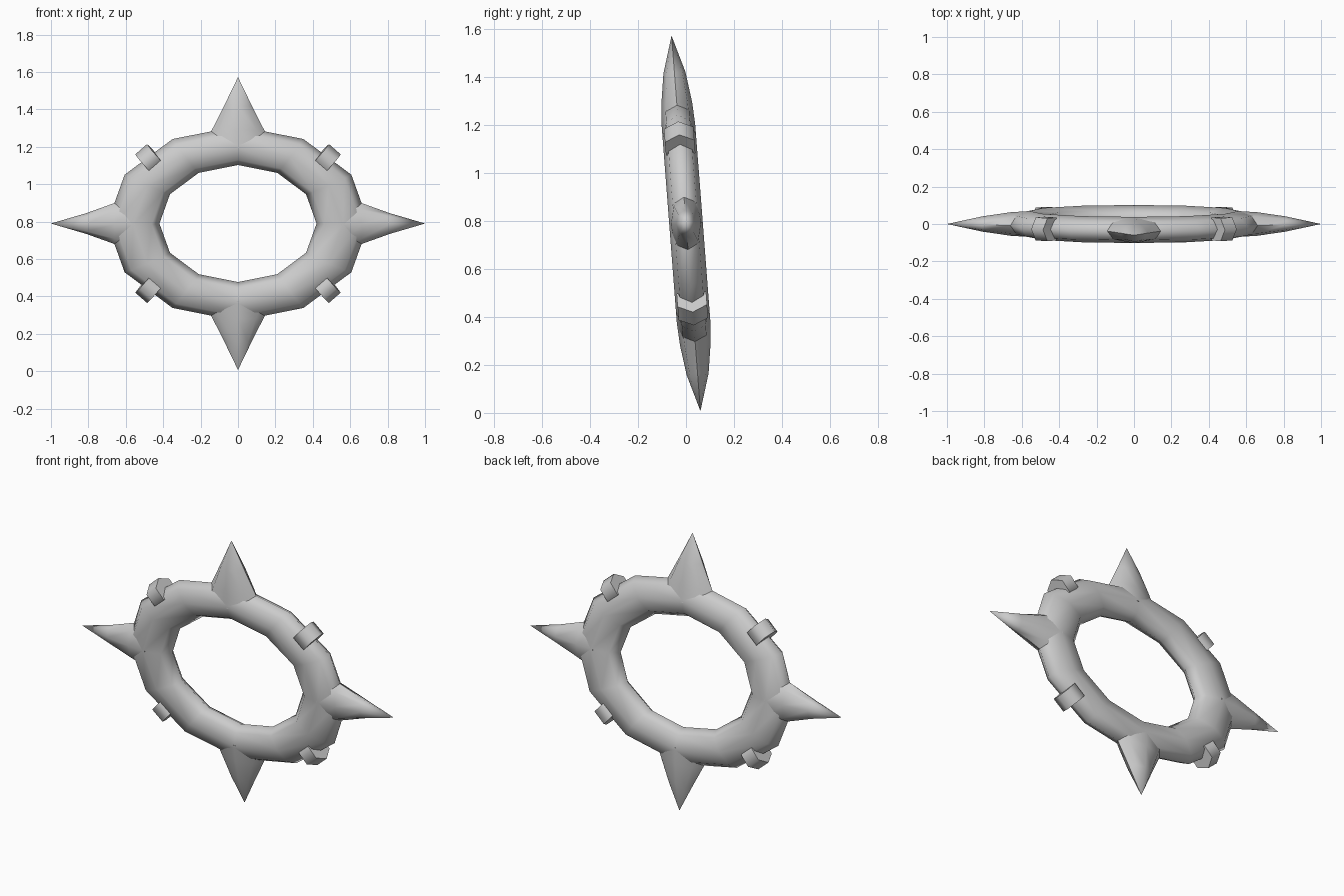
import bpy, bmesh, math
from mathutils import Matrix, Vector

if "Cube" in bpy.data.objects:
    bpy.data.objects.remove(bpy.data.objects["Cube"])

# Whole ring leans slightly forward about its centre
PLACE = Matrix.Translation((0, 0, 0.79)) @ Matrix.Rotation(math.radians(4.4), 4, 'X')


def finish(bm, name, angle):
    bm.transform(PLACE)
    bmesh.ops.recalc_face_normals(bm, faces=bm.faces)
    mesh = bpy.data.meshes.new(name)
    bm.to_mesh(mesh)
    bm.free()
    obj = bpy.data.objects.new(name, mesh)
    bpy.context.collection.objects.link(obj)
    bpy.ops.object.select_all(action='DESELECT')
    obj.select_set(True)
    bpy.context.view_layer.objects.active = obj
    bpy.ops.object.shade_smooth_by_angle(angle=math.radians(angle))
    return obj


def loft(bm, loops, closed=False):
    rows = [[bm.verts.new(p) for p in loop] for loop in loops]
    n = len(rows[0])
    pairs = list(zip(rows, rows[1:]))
    if closed:
        pairs.append((rows[-1], rows[0]))
    for a, b in pairs:
        for i in range(n):
            j = (i + 1) % n
            bm.faces.new((a[i], a[j], b[j], b[i]))
    return rows


# Oval ring: 12 segments, flattened 8-sided tube
def tube_section(a):
    pts = []
    for k in range(8):
        t = k * math.tau / 8
        r = 0.56 + 0.14 * math.cos(t)
        pts.append((r * math.cos(a), 0.07 * math.sin(t), 0.747 * r * math.sin(a)))
    return pts


bm = bmesh.new()
loft(bm, [tube_section(i * math.tau / 12) for i in range(12)], closed=True)
finish(bm, "ring", 80)


# Spikes: (distance from centre, half width, half thickness)
def spike(name, turn, profile, tip):
    bm = bmesh.new()
    loops = []
    for d, w, t in profile:
        loops.append([(d, t * math.sin(k * math.tau / 8), w * math.cos(k * math.tau / 8))
                      for k in range(8)])
    rows = loft(bm, loops)
    end = bm.verts.new((tip, 0, 0))
    for i in range(8):
        bm.faces.new((rows[-1][i], rows[-1][(i + 1) % 8], end))
    bm.faces.new(rows[0])
    bm.transform(Matrix.Rotation(math.radians(turn), 4, 'Y'))
    finish(bm, name, 60)


SIDE = [(0.55, 0.15, 0.07), (0.66, 0.11, 0.063), (0.81, 0.056, 0.041)]
UPRIGHT = [(0.41, 0.185, 0.07), (0.505, 0.138, 0.064), (0.63, 0.075, 0.046)]
spike("right_spike", 0, SIDE, 1.0)
spike("left_spike", 180, SIDE, 1.0)
spike("top_spike", -90, UPRIGHT, 0.785)
spike("bottom_spike", 90, UPRIGHT, 0.785)

# Hexagonal studs lying along the ring at its four diagonals
radial = Vector((0.66, 0, 0.75)).normalized()
tangent = Vector((radial.z, 0, -radial.x))
centre = Vector((0.471, 0, 0.345))
for vert, sz in (("upper", 1), ("lower", -1)):
    for side, sx in (("right", 1), ("left", -1)):
        loops = []
        for end in (-0.042, 0.042):
            loop = []
            for k in range(6):
                a = k * math.tau / 6
                p = centre + tangent * end + radial * 0.071 * math.cos(a)
                loop.append((p.x * sx, 0.071 * math.sin(a), p.z * sz))
            loops.append(loop)
        bm = bmesh.new()
        for row in loft(bm, loops):
            bm.faces.new(row)
        finish(bm, f"{vert}_{side}_stud", 65)
